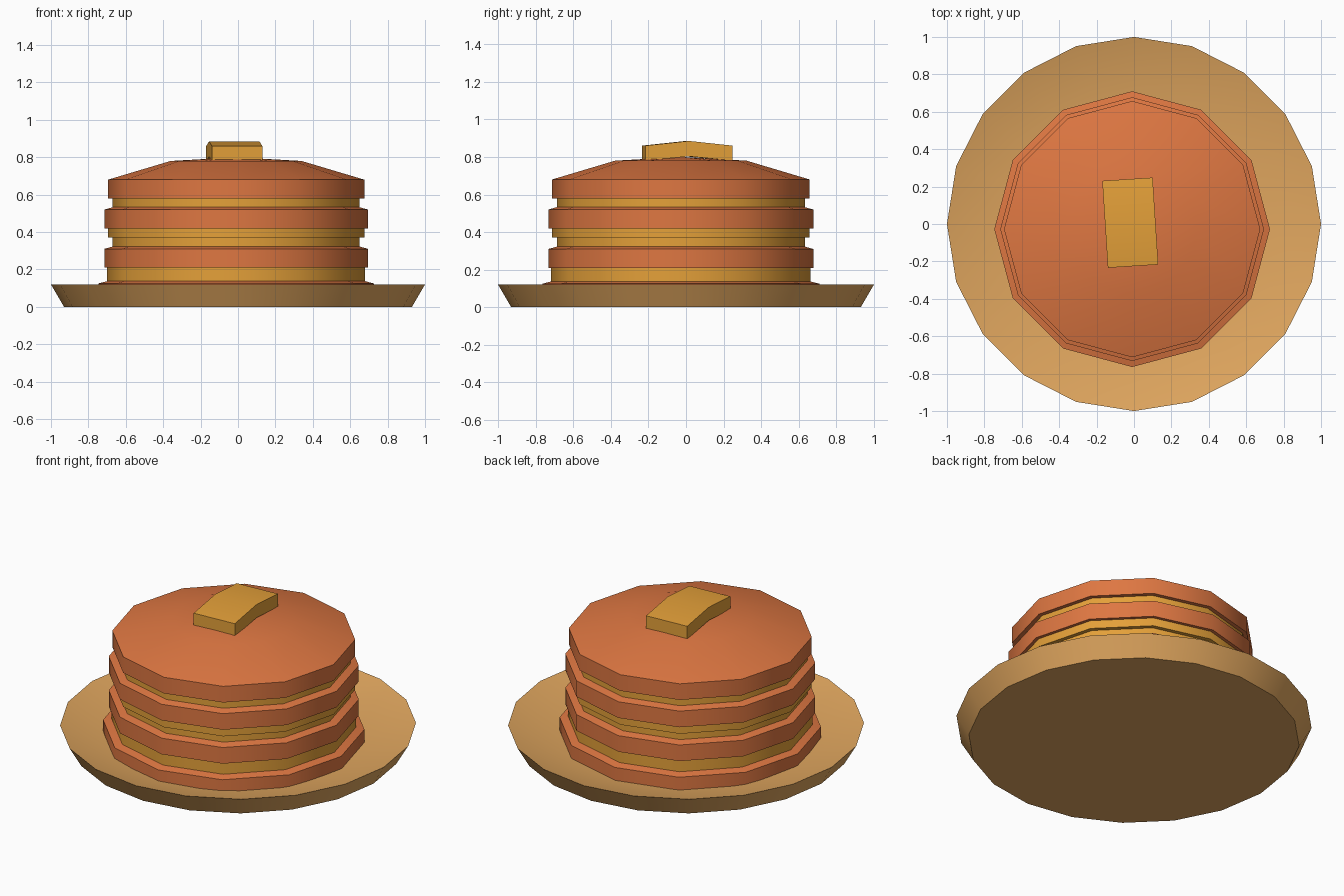
import bpy, bmesh, math
from mathutils import Vector, Matrix

cube = bpy.data.objects.get("Cube")
if cube:
    bpy.data.objects.remove(cube)


def material(name, colour):
    mat = bpy.data.materials.new(name)
    mat.use_nodes = True
    mat.diffuse_color = (*colour, 1)
    mat.node_tree.nodes["Principled BSDF"].inputs["Base Color"].default_value = (*colour, 1)
    return mat


crust = material("browned crust", (0.73, 0.184, 0.054))
gold = material("golden yellow", (0.776, 0.352, 0.041))
wood = material("light wood", (0.753, 0.386, 0.114))


def finish(name, bm, mat):
    bmesh.ops.recalc_face_normals(bm, faces=bm.faces)
    mesh = bpy.data.meshes.new(name)
    bm.to_mesh(mesh)
    bm.free()
    mesh.materials.append(mat)
    obj = bpy.data.objects.new(name, mesh)
    bpy.context.collection.objects.link(obj)
    bpy.ops.object.select_all(action='DESELECT')
    obj.select_set(True)
    bpy.context.view_layer.objects.active = obj
    bpy.ops.object.shade_smooth_by_angle(angle=math.radians(35))
    return obj


def lathe(name, profile, sides, mat, location=(0, 0, 0)):
    """Spin a (radius, height) profile, from axis to axis, around z."""
    bm = bmesh.new()
    verts = [bm.verts.new((r, 0, z)) for r, z in profile]
    edges = [bm.edges.new(pair) for pair in zip(verts, verts[1:])]
    bmesh.ops.spin(bm, geom=verts + edges, cent=(0, 0, 0), axis=(0, 0, 1),
                   angle=math.tau, steps=sides)
    bmesh.ops.remove_doubles(bm, verts=bm.verts, dist=0.0005)
    obj = finish(name, bm, mat)
    obj.location = location
    return obj


# Shallow plate
lathe("plate", [(0, 0), (0.93, 0), (1, 0.12), (0.72, 0.045), (0, 0.04)], 20, wood)

# Domed browned layers: radius, underside, rim height
stack_centre = (-0.01, -0.0275, 0)
crusts = [(0.737, 0.042, 0.125), (0.705, 0.21, 0.31),
          (0.705, 0.42, 0.52), (0.685, 0.58, 0.68)]
for i, (r, low, rim) in enumerate(crusts, 1):
    lathe(f"pancake_crust_{i}",
          [(0, low), (r, low), (r, rim), (0.35, rim + 0.1), (0, rim + 0.12)],
          12, crust, stack_centre)

# Golden batter bands between the browned layers: radius, bottom, top
bands = [(0.69, 0.12, 0.212), (0.66, 0.3, 0.372), (0.685, 0.37, 0.422), (0.66, 0.51, 0.582)]
for i, (r, low, high) in enumerate(bands, 1):
    lathe(f"pancake_batter_{i}", [(0, low), (r, low), (r, high), (0, high)],
          12, gold, stack_centre)

# Butter pat, bent over the top of the stack
bm = bmesh.new()
side = [(-0.233, 0.78), (0, 0.803), (0.233, 0.78), (0.233, 0.86), (0, 0.885), (-0.233, 0.86)]
rows = [[bm.verts.new((x, y, z)) for y, z in side] for x in (-0.135, 0.135)]
for row in rows:
    a, b, c, d, e, f = row
    bm.faces.new((a, b, e, f))
    bm.faces.new((b, c, d, e))
for i in range(6):
    j = (i + 1) % 6
    bm.faces.new((rows[0][i], rows[0][j], rows[1][j], rows[1][i]))
butter = finish("butter_pat", bm, gold)
butter.location = (-0.02, 0.007, 0)
butter.rotation_euler.z = math.radians(3.7)
